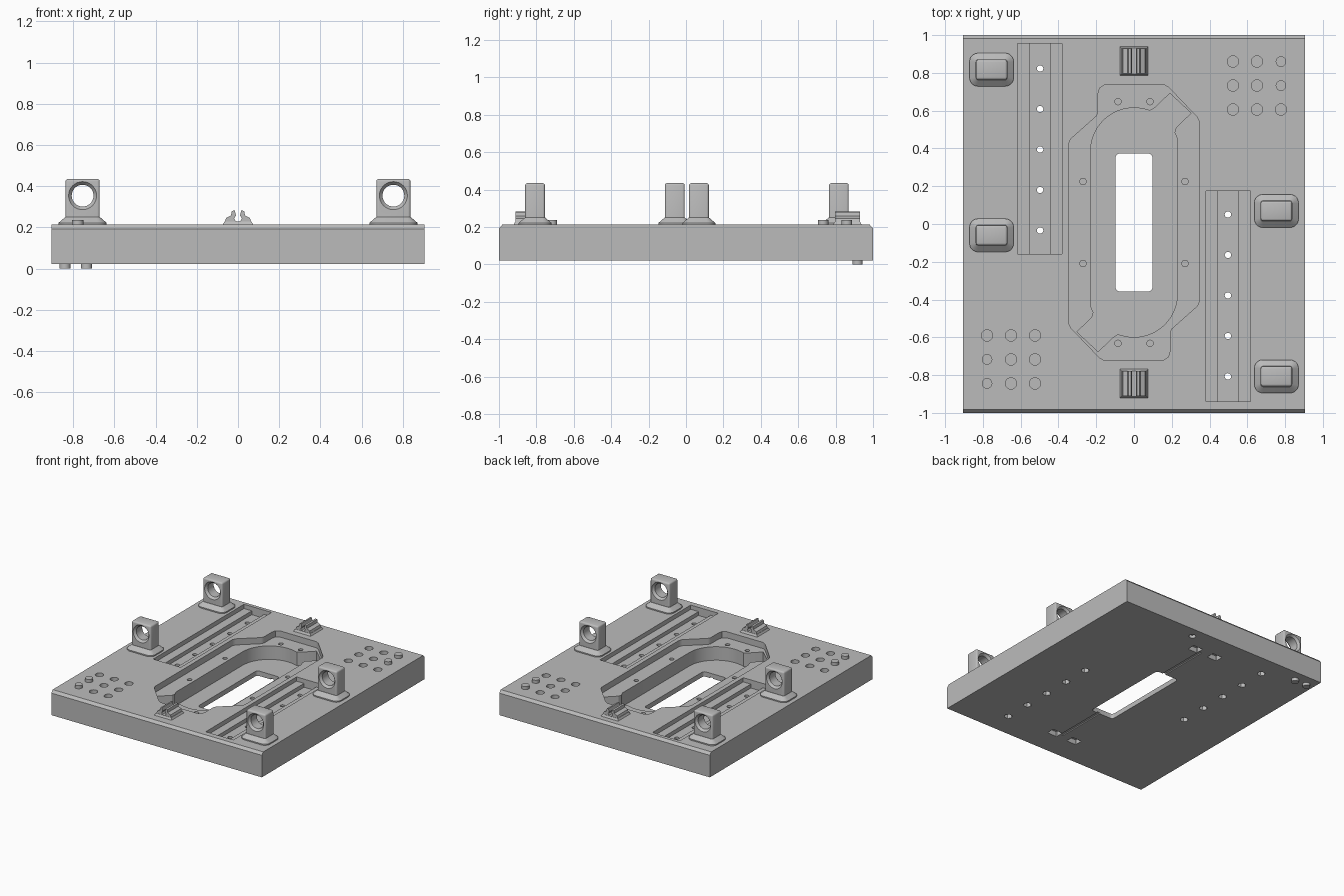
import bpy, bmesh, math
from mathutils import Matrix

if "Cube" in bpy.data.objects:
    bpy.data.objects.remove(bpy.data.objects["Cube"])

grey = bpy.data.materials.new("grey")
grey.diffuse_color = (0.5, 0.5, 0.5, 1)
grey.use_nodes = True
grey.node_tree.nodes["Principled BSDF"].inputs["Base Color"].default_value = grey.diffuse_color
TOP, BOT, CY = 0.213, 0.022, 0.008


def prism(bm, pts, z0, z1, top=None):
    """Extrude an outline from z0 to z1, optionally tapering to another outline."""
    lo = [bm.verts.new((x, y, z0)) for x, y in pts]
    hi = [bm.verts.new((x, y, z1)) for x, y in (top or pts)]
    bm.faces.new(lo)
    bm.faces.new(hi)
    n = len(lo)
    for i in range(n):
        bm.faces.new((lo[i], lo[(i + 1) % n], hi[(i + 1) % n], hi[i]))


def finish(bm, name):
    bmesh.ops.recalc_face_normals(bm, faces=bm.faces)
    me = bpy.data.meshes.new(name)
    bm.to_mesh(me)
    bm.free()
    me.materials.append(grey)
    ob = bpy.data.objects.new(name, me)
    bpy.context.collection.objects.link(ob)
    return ob


def select(ob):
    bpy.ops.object.select_all(action='DESELECT')
    ob.select_set(True)
    bpy.context.view_layer.objects.active = ob


def smooth(ob):
    select(ob)
    bpy.ops.object.shade_smooth_by_angle(angle=math.radians(30))


def cut(ob, bm):
    cutter = finish(bm, "cutter")
    cutter.hide_render = True
    mod = ob.modifiers.new("cut", 'BOOLEAN')
    mod.operation, mod.solver, mod.object = 'DIFFERENCE', 'EXACT', cutter
    select(ob)
    bpy.ops.object.modifier_apply(modifier=mod.name)
    bpy.data.objects.remove(cutter)


def circle(x, y, r, n=24):
    return [(x + r * math.cos(2 * math.pi * i / n), y + r * math.sin(2 * math.pi * i / n)) for i in range(n)]


def rect(x0, x1, y0, y1):
    return [(x0, y0), (x1, y0), (x1, y1), (x0, y1)]


def round_rect(x, y, hx, hy, r, n=5):
    pts = []
    for k, (sx, sy) in enumerate([(1, 1), (-1, 1), (-1, -1), (1, -1)]):
        for i in range(n + 1):
            a = math.pi / 2 * (k + i / n)
            pts.append((x + sx * (hx - r) + r * math.cos(a), y + sy * (hy - r) + r * math.sin(a)))
    return pts


def turned(pts):
    return [(-x, 2 * CY - y) for x, y in pts]


# plate with chamfered front and back top edges
bm = bmesh.new()
prism(bm, rect(-0.905, 0.905, -1, 1), BOT, 0.193)
bmesh.ops.delete(bm, geom=[f for f in bm.faces if f.calc_center_median().z > 0.19], context='FACES_ONLY')
hi = sorted([v for v in bm.verts if v.co.z > 0.19], key=lambda v: math.atan2(v.co.y, v.co.x))
up = [bm.verts.new((v.co.x, v.co.y * 0.982, TOP)) for v in hi]
for i in range(4):
    bm.faces.new((hi[i], hi[(i + 1) % 4], up[(i + 1) % 4], up[i]))
bm.faces.new(up)
plate = finish(bm, "base_plate")

rail_y = [0.823 - 0.2143 * i for i in range(5)]
screws = [(-0.497, y) for y in rail_y]
screws += turned(screws)
grid = [(0.524 + 0.127 * i, 0.606 + 0.127 * j) for i in range(3) for j in range(3)]
pegs = [p for p in grid if p[0] > 0.77 and p[1] > 0.7]
sockets = [p for p in grid if p not in pegs]

# shallow recesses: rail channels, insert ledge and round sockets
bm = bmesh.new()
channel = rect(-0.617, -0.38, -0.16, 0.955)
half = [(0.346, 0.54), (0.335, 0.565), (0.185, 0.722), (0.16, 0.737), (-0.155, 0.737),
        (-0.182, 0.72), (-0.19, 0.69), (-0.19, 0.59), (-0.2, 0.57), (-0.335, 0.45), (-0.346, 0.425)]
for o in (channel, turned(channel)):
    prism(bm, o, 0.18, 0.3)
prism(bm, half + turned(half), 0.165, 0.3)
for x, y in sockets + turned(sockets):
    prism(bm, circle(x, y, 0.03), 0.185, 0.3)
cut(plate, bm)

# deep recesses: rail grooves and the notched oval well
bm = bmesh.new()
groove = rect(-0.55, -0.445, -0.16, 0.955)
for o in (groove, turned(groove)):
    prism(bm, o, 0.15, 0.3)
well = [(0.23, 0.45), (0.215, 0.484), (0.222, 0.51), (0.302, 0.587), (0.19, 0.692), (0.11, 0.615), (0.085, 0.6)]
well += [(0.23 * math.cos(a), 0.385 + 0.23 * math.sin(a))
         for a in [math.radians(72 + 108 * i / 18) for i in range(19)]]
prism(bm, well + turned(well), 0.06, 0.3)
cut(plate, bm)

# window, rail screw holes and blind ledge holes
bm = bmesh.new()
prism(bm, round_rect(0, CY, 0.098, 0.365, 0.022), -0.1, 0.3)
for x, y in screws:
    prism(bm, circle(x, y, 0.017, 16), -0.1, 0.3)
ledge = [(-0.085, 0.648), (0.085, 0.648), (-0.27, 0.225), (0.27, 0.225)]
for x, y in ledge + turned(ledge):
    prism(bm, circle(x, y, 0.017, 16), 0.08, 0.3)
cut(plate, bm)

# underside pockets: nut seats, clip pockets, wire grooves and a socket
bm = bmesh.new()
for x, y in screws:
    prism(bm, circle(x, y, 0.03, 6), -0.1, 0.06)
clip_slots = [round_rect(s * 0.09, 0.79, 0.042, 0.032, 0.004, 1) for s in (-1, 1)]
wire = rect(0.02, 0.045, 0.36, 0.78)
for o in clip_slots + [turned(c) for c in clip_slots]:
    prism(bm, o, -0.1, 0.06)
for o in (wire, turned([(-x, y) for x, y in wire])):
    prism(bm, o, -0.1, 0.03)
prism(bm, circle(0.225, 0.917, 0.025), -0.1, 0.045)
cut(plate, bm)
smooth(plate)

# pegs above the plate, feet pegs below it
bm = bmesh.new()
for x, y in pegs + turned(pegs):
    prism(bm, circle(x, y, 0.028), 0.2, 0.237)
smooth(finish(bm, "top_pegs"))
bm = bmesh.new()
for x in (-0.84, -0.735):
    prism(bm, circle(x, 0.917, 0.027), 0, 0.04)
smooth(finish(bm, "bottom_pegs"))

# bearing posts on flared feet, each with a countersunk cross hole
for i, (x, y) in enumerate([(-0.754, 0.817), (-0.754, -0.06), (0.754, 0.069), (0.754, -0.807)]):
    bm = bmesh.new()
    prism(bm, round_rect(x, y, 0.117, 0.088, 0.045), TOP - 0.01, 0.222)
    prism(bm, round_rect(x, y, 0.117, 0.088, 0.045), 0.222, 0.25, round_rect(x, y, 0.084, 0.055, 0.015))
    smooth(finish(bm, f"post_foot_{i}"))
    bm = bmesh.new()
    prism(bm, rect(x - 0.083, x + 0.083, y - 0.053, y + 0.053), 0.235, 0.435)
    bmesh.ops.bevel(bm, geom=[e for e in bm.edges if max(v.co.z for v in e.verts) > 0.4],
                    offset=0.012, segments=3, affect='EDGES', profile=0.5)
    post = finish(bm, f"bearing_post_{i}")
    bm = bmesh.new()
    rings = [(-0.07, 0.068), (-0.053, 0.068), (-0.036, 0.053), (0.036, 0.053), (0.053, 0.068), (0.07, 0.068)]
    loops = [[bm.verts.new((x + px, y + d, 0.354 + pz)) for px, pz in circle(0, 0, r, 32)] for d, r in rings]
    for a, b in zip(loops, loops[1:]):
        for k in range(32):
            bm.faces.new((a[k], a[(k + 1) % 32], b[(k + 1) % 32], b[k]))
    bm.faces.new(loops[0])
    bm.faces.new(loops[-1])
    cut(post, bm)
    smooth(post)

# wire clips: flared foot and a split pair of prongs
right = [(0, 0.228), (0.012, 0.231), (0.019, 0.243), (0.01, 0.258), (0.016, 0.282), (0.03, 0.28),
         (0.034, 0.258), (0.058, 0.246), (0.066, 0.22)]
profile = right + [(-x, z) for x, z in right[:0:-1]]
for name, y in (("back_clip", 0.863), ("front_clip", -0.845)):
    bm = bmesh.new()
    prism(bm, rect(-0.08, 0.08, y - 0.082, y + 0.082), TOP - 0.01, 0.228,
          rect(-0.066, 0.066, y - 0.068, y + 0.068))
    finish(bm, name + "_foot")
    bm = bmesh.new()
    prism(bm, profile, -0.066, 0.066)
    bmesh.ops.transform(bm, matrix=Matrix.Translation((0, y, 0)) @ Matrix.Rotation(math.pi / 2, 4, 'X'),
                        verts=bm.verts)
    finish(bm, name + "_prongs")
